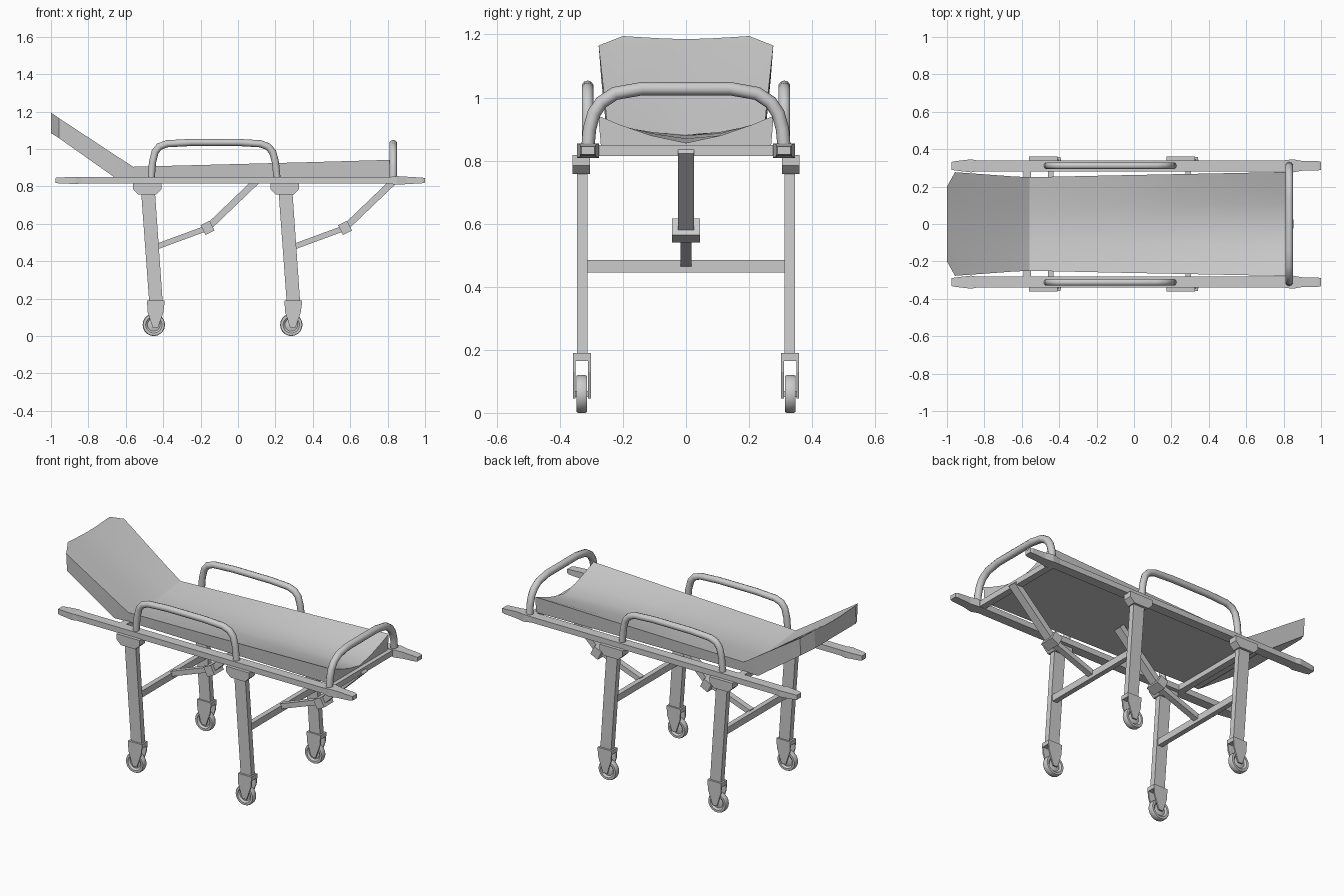
import bpy, bmesh, math
from mathutils import Vector

if "Cube" in bpy.data.objects:
    bpy.data.objects.remove(bpy.data.objects["Cube"])


def finish(name, bm, smooth=None):
    bmesh.ops.recalc_face_normals(bm, faces=bm.faces[:])
    me = bpy.data.meshes.new(name)
    bm.to_mesh(me)
    bm.free()
    ob = bpy.data.objects.new(name, me)
    bpy.context.collection.objects.link(ob)
    if smooth:
        bpy.ops.object.select_all(action='DESELECT')
        bpy.context.view_layer.objects.active = ob
        ob.select_set(True)
        bpy.ops.object.shade_smooth_by_angle(angle=math.radians(smooth))
    return ob


def loft(name, rings, smooth=None):
    """Bridge a row of closed rings and cap both ends."""
    bm = bmesh.new()
    vr = [[bm.verts.new(p) for p in r] for r in rings]
    n = len(vr[0])
    for a, b in zip(vr, vr[1:]):
        for i in range(n):
            j = (i + 1) % n
            bm.faces.new((a[i], a[j], b[j], b[i]))
    bm.faces.new(vr[0])
    bm.faces.new(vr[-1])
    return finish(name, bm, smooth)


def beam(name, a, b, side, wide, thick):
    """Square bar from a to b; side is the direction of its width."""
    a, b, side = Vector(a), Vector(b), Vector(side)
    up = (b - a).cross(side).normalized()
    ring = [side * wide / 2 * i + up * thick / 2 * j
            for i, j in ((-1, -1), (1, -1), (1, 1), (-1, 1))]
    return loft(name, [[p + o for o in ring] for p in (a, b)])


def plate(name, outline, y0, y1):
    """Front-view outline extruded along y."""
    return loft(name, [[(x, y, z) for x, z in outline] for y in (y0, y1)])


def tube(name, pts, normal, r, sides=10):
    """Round bar along a planar path with mitred corners."""
    pts, normal = [Vector(p) for p in pts], Vector(normal)
    rings = []
    for i, p in enumerate(pts):
        t0 = (p - pts[i - 1]).normalized() if i else (pts[1] - p).normalized()
        t1 = (pts[i + 1] - p).normalized() if i < len(pts) - 1 else t0
        t = (t0 + t1).normalized()
        u = t.cross(normal) / max(t.dot(t0), 0.5)
        rings.append([p + r * (u * math.cos(k * math.tau / sides)
                               + normal * math.sin(k * math.tau / sides))
                      for k in range(sides)])
    return loft(name, rings, 50)


# Mattress with raised backrest: x, half width, top at sides, top at middle, underside
stations = [(-1.0, .20, 1.195, 1.185, 1.085), (-.957, .277, 1.165, 1.155, 1.058),
            (-.655, .255, .966, .945, .845), (-.56, .25, .905, .883, .845),
            (-.1, .26, .917, .88, .845), (.36, .269, .929, .87, .845),
            (.815, .278, .942, .856, .845)]
rings = []
for x, hw, zs, zm, zb in stations:
    top = [(x, t * hw, zm + (zs - zm) * abs(t) ** 1.4) for t in (-1, -.75, -.4, 0, .4, .75, 1)]
    rings.append(top + [(x, hw * .97, zb), (x, -hw * .97, zb)])
loft("mattress", rings, 25)

# Cross bars of the bed frame
for name, x in (("foot_cross_bar", .82), ("head_cross_bar", -.57)):
    beam(name, (x, -.30, .832), (x, .30, .832), (1, 0, 0), .04, .034)

# Foot rail
half = [(.312, .83), (.306, .90), (.292, .95), (.268, .985), (.225, 1.013), (.14, 1.028)]
path = [(.83, y, z) for y, z in half] + [(.83, -y, z) for y, z in reversed(half)]
tube("foot_rail", path, (1, 0, 0), .021)

for s, side in ((-1, "front"), (1, "back")):
    # Long side rails with tapered grips: x, half width, half height
    prof = [(-.975, .021, .014), (-.955, .025, .016), (-.87, .035, .019), (-.84, .029, .017),
            (.80, .029, .017), (.85, .035, .023), (.90, .026, .02), (.985, .025, .015), (1.0, .021, .012)]
    loft(side + "_long_rail",
         [[(x, s * .311 + a * w, .832 + b * h) for a, b in ((-1, -1), (1, -1), (1, 1), (-1, 1))]
          for x, w, h in prof])

    # Side grab rails
    grab = [(-.465, .83), (-.457, .93), (-.443, .985), (-.42, 1.013), (-.38, 1.028), (-.25, 1.035),
            (.0, 1.035), (.12, 1.028), (.16, 1.013), (.185, .985), (.2, .93), (.21, .83)]
    tube(side + "_grab_rail", [(x, s * .312, z) for x, z in grab], (0, 1, 0), .019)

    for dx, end in ((0, "head"), (.735, "foot")):
        tag = side + "_" + end
        # Leg bracket under the rail
        br = [(-.562, .818), (-.408, .818), (-.408, .785), (-.437, .757), (-.533, .757), (-.562, .785)]
        plate(tag + "_leg_bracket", [(x + dx, z) for x, z in br], s * .305, s * .36)
        # Leg
        leg = [(-.520, .80), (-.446, .80), (-.402, .17), (-.474, .17)]
        plate(tag + "_leg", [(x + dx, z) for x, z in leg], s * .312, s * .346)
        # Fork with two cheeks
        cap = [(-.486, .19), (-.394, .19), (-.394, .165), (-.486, .165)]
        plate(tag + "_fork_cap", [(x + dx, z) for x, z in cap], s * .302, s * .358)
        cheek = [(-.486, .19), (-.394, .19), (-.398, .13), (-.428, .045), (-.456, .045), (-.484, .13)]
        for y in (.302, .350):
            plate(tag + "_fork_cheek", [(x + dx, z) for x, z in cheek], s * y, s * (y + .008))
        # Wheel with recessed hub
        radii = [(.015, .318), (.034, .323), (.044, .314), (.057, .314), (.06, .320),
                 (.06, .342), (.057, .348), (.044, .348), (.034, .339), (.015, .344)]
        loft(tag + "_wheel",
             [[(-.45 + dx + r * math.cos(k * math.tau / 20), s * y, .06 + r * math.sin(k * math.tau / 20))
               for k in range(20)] for r, y in radii], 35)
        # Axle
        beam(tag + "_axle", (-.445 + dx, s * .304, .06), (-.445 + dx, s * .356, .06), (1, 0, 0), .018, .018)

for dx, end in ((0, "head"), (.735, "foot")):
    # Bar between the legs
    beam(end + "_leg_cross_bar", (-.445 + dx, -.32, .465), (-.445 + dx, .32, .465), (1, 0, 0), .03, .04)
    # Folding brace in two arms
    knee = Vector((-.163 + dx, 0, .578))
    beam(end + "_brace_lower", (-.435 + dx, 0, .478), knee, (0, 1, 0), .036, .03)
    beam(end + "_brace_upper", knee, (.105 + dx, 0, .835), (0, 1, 0), .05, .036)
    # Knee joint
    d = Vector((.024, 0, .012))
    beam(end + "_brace_joint", knee - d, knee + d, (0, 1, 0), .09, .058)
